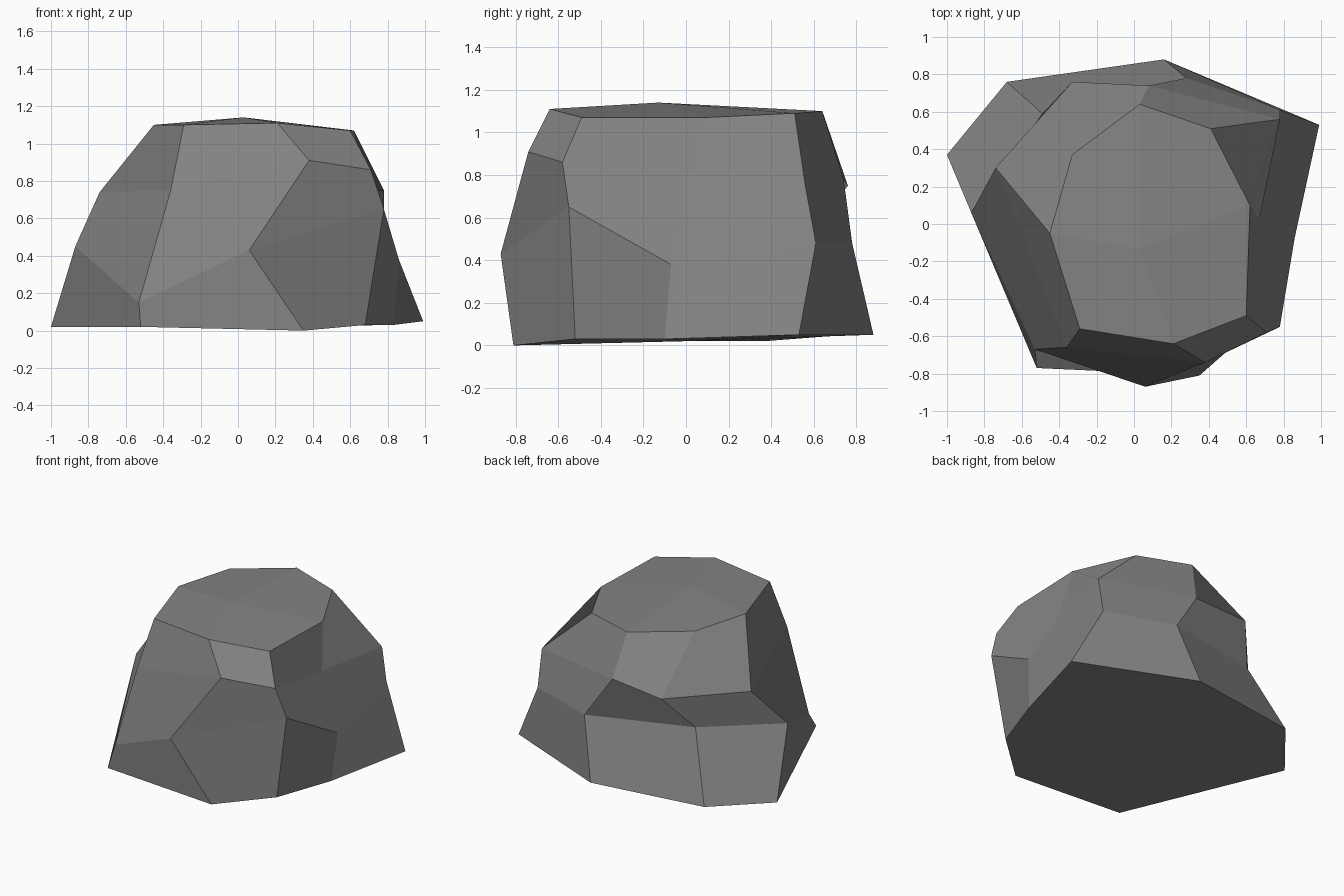
import bpy, bmesh

if "Cube" in bpy.data.objects:
    bpy.data.objects.remove(bpy.data.objects["Cube"])

# Four rings of the boulder, top to bottom, eight corners each, starting at the right side
RINGS = [
    # plateau rim
    [(.62, .10, 1.07), (.41, .51, 1.09), (.03, .64, 1.10), (-.33, .37, 1.10),
     (-.45, -.05, 1.10), (-.29, -.56, 1.10), (.21, -.64, 1.11), (.60, -.49, 1.07)],
    # shoulder
    [(.67, .02, .75), (.78, .56, .75), (.08, .74, .78), (-.33, .76, .75),
     (-.74, .30, .74), (-.36, -.66, .75), (.38, -.74, .91), (.71, -.58, .86)],
    # waist, with the ledge at the back
    [(.86, -.07, .38), (.78, .61, .48), (.28, .78, .48), (-.49, .59, .52),
     (-.87, .06, .45), (-.53, -.67, .15), (.06, -.87, .43), (.78, -.55, .65)],
    # foot
    [(.83, -.10, .03), (.99, .53, .05), (.16, .88, .05), (-.68, .76, .05),
     (-1.0, .37, .02), (-.52, -.77, .02), (.35, -.81, .0), (.68, -.52, .03)],
]
N = 8

bm = bmesh.new()
rings = [[bm.verts.new(p) for p in ring] for ring in RINGS]

# Sides: bridge each ring to the next
for upper, lower in zip(rings, rings[1:]):
    for i in range(N):
        j = (i + 1) % N
        bm.faces.new((upper[i], lower[i], lower[j], upper[j]))


# Caps: four quads around a centre point
def cap(ring, centre):
    c = bm.verts.new(centre)
    for i in range(0, N, 2):
        bm.faces.new((c, ring[i], ring[i + 1], ring[(i + 2) % N]))


cap(rings[0], (.03, -.13, 1.14))
cap(rings[-1], (.0, .0, .02))
bmesh.ops.recalc_face_normals(bm, faces=bm.faces)

mesh = bpy.data.meshes.new("boulder")
bm.to_mesh(mesh)
bm.free()

# Plain grey stone
stone = bpy.data.materials.new("grey stone")
stone.diffuse_color = (.23, .23, .23, 1)
stone.use_nodes = True
stone.node_tree.nodes["Principled BSDF"].inputs["Base Color"].default_value = stone.diffuse_color
mesh.materials.append(stone)
boulder = bpy.data.objects.new("boulder", mesh)
bpy.context.collection.objects.link(boulder)
